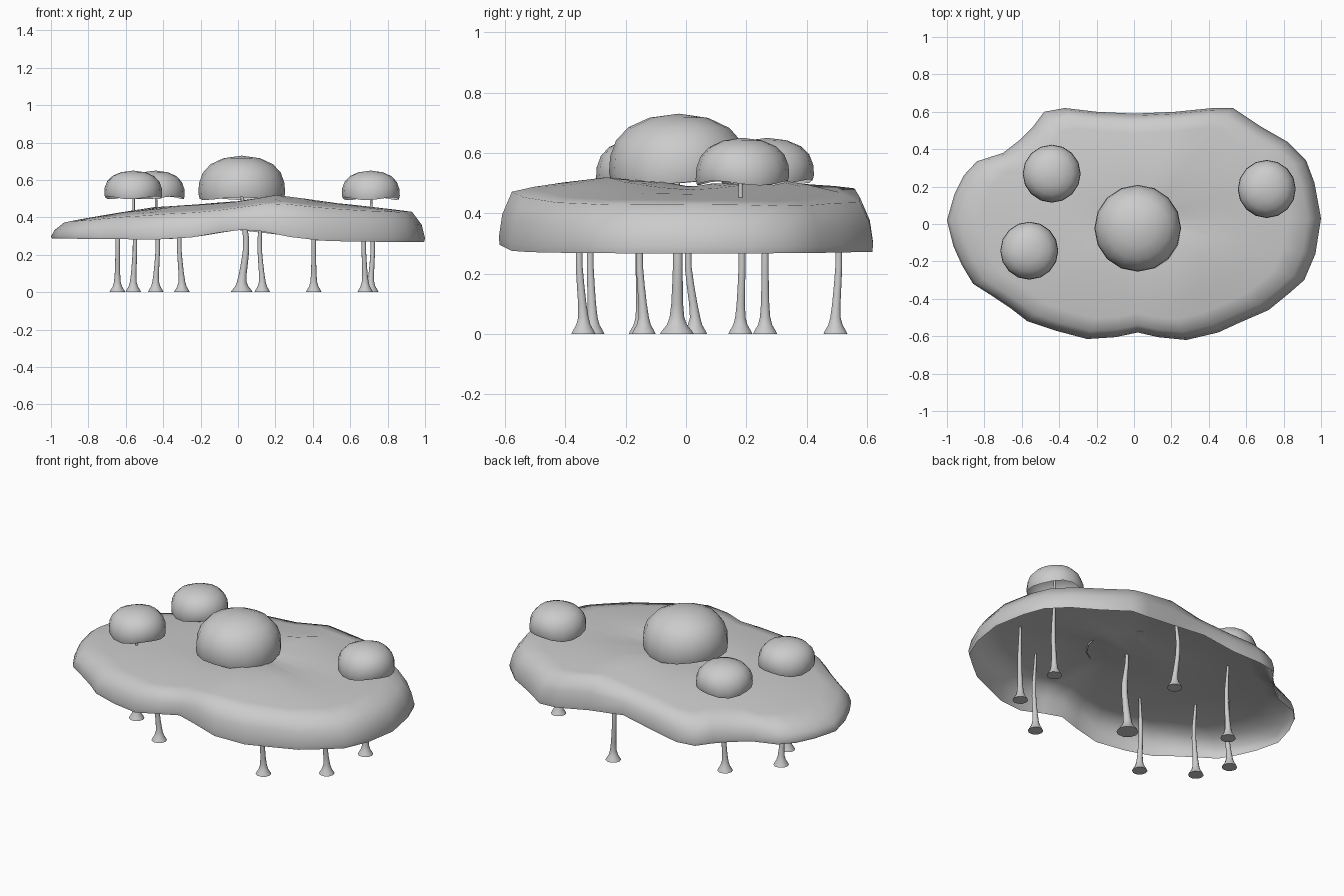
import bpy, bmesh, math
from mathutils import Vector

if "Cube" in bpy.data.objects:
    bpy.data.objects.remove(bpy.data.objects["Cube"])


def lerp_table(table, x):
    for (a, u), (b, v) in zip(table, table[1:]):
        if x <= b:
            return u + (v - u) * max(0, (x - a) / (b - a))
    return table[-1][1]


def skin(name, rings, tip=None, base=False, angle=50):
    """Bridge closed rings of points; optionally close with a tip point or base cap."""
    bm = bmesh.new()
    loops = [[bm.verts.new(p) for p in ring] for ring in rings]
    n = len(loops[0])
    for lo, hi in zip(loops, loops[1:]):
        for i in range(n):
            j = (i + 1) % n
            bm.faces.new((lo[i], lo[j], hi[j], hi[i]))
    if tip is not None:
        t = bm.verts.new(tip)
        for i in range(n):
            bm.faces.new((loops[-1][i], loops[-1][(i + 1) % n], t))
    if base:
        bm.faces.new(loops[0][::-1])
    me = bpy.data.meshes.new(name)
    bm.to_mesh(me)
    bm.free()
    ob = bpy.data.objects.new(name, me)
    bpy.context.collection.objects.link(ob)
    bpy.ops.object.select_all(action='DESELECT')
    ob.select_set(True)
    bpy.context.view_layer.objects.active = ob
    bpy.ops.object.shade_smooth_by_angle(angle=math.radians(angle))
    return ob


# Broad canopy: organic outline, gently ridged top
OUTLINE = [(1, .03), (.965, .22), (.92, .34), (.82, .44), (.68, .52), (.53, .62),
           (.42, .62), (.22, .6), (0, .59), (-.2, .6), (-.37, .62), (-.48, .6),
           (-.54, .52), (-.61, .45), (-.7, .38), (-.84, .335), (-.91, .26),
           (-.96, .16), (-1, .02), (-.965, -.12), (-.92, -.22), (-.86, -.32),
           (-.75, -.39), (-.66, -.45), (-.57, -.52), (-.42, -.57), (-.25, -.615),
           (-.1, -.605), (.02, -.58), (.13, -.605), (.28, -.62), (.45, -.58),
           (.57, -.525), (.72, -.46), (.83, -.37), (.91, -.3), (.97, -.16)]
RIDGE = [(-1, .355), (-.9, .38), (-.7, .415), (-.45, .455), (0, .495),
         (.2, .53), (.5, .485), (.93, .43), (1, .42)]


def top_z(x, y):
    dip = .04 * math.exp(-((y - .02) / .12) ** 2 - ((x - .15) / .3) ** 2)
    return lerp_table(RIDGE, x) - .15 * y * y - dip


def rim_z(x):
    return .277 + .057 * math.exp(-((x - .04) / .24) ** 2) - .01 * x


rings = []
for t, drop in [(.995, 1), (1, .85), (.982, .4), (.93, 0), (.82, 0), (.65, 0), (.45, 0), (.22, 0)]:
    ring = []
    for x, y in OUTLINE:
        px, py = x * t, y * t
        hi, lo = top_z(px, py), rim_z(x)
        ring.append((px, py, hi + (lo - hi) * drop))
    rings.append(ring)
skin("canopy", rings, tip=(0, 0, top_z(0, 0)), angle=60)


# Slender stalks with flared feet and a slight sway
def stalk(name, x, y, sway, top, s=1.0, sides=10):
    prof = [(0, .042), (.012, .036), (.03, .025), (.055, .018), (.1, .0145),
            (.16, .013), (.22, .012), (.29, .0115), (.36, .009), (.43, .007)]
    prof = [p for p in prof if p[0] < top - .02] + [(top, .006)]
    rings = []
    for z, r in prof:
        k = lerp_table([(0, 0), (.06, 0), (.16, .6), (.24, 1), (.3, .9), (.43, .2), (.5, 0)], z)
        c = Vector((x + sway[0] * k, y + sway[1] * k, z))
        rings.append([c + Vector((math.cos(a), math.sin(a), 0)) * r * s
                      for a in (2 * math.pi * i / sides for i in range(sides))])
    skin(name, rings, tip=rings[-1][0].lerp(rings[-1][sides // 2], .5), base=True)


# Domed caps: open shells with a slightly wavy hem
def cap(name, x, y, radius, low, high, sides=16):
    prof = [(.97, 0), (1, .12), (.985, .36), (.9, .6), (.72, .8), (.42, .94)]
    rings = []
    for r, h in prof:
        ring = []
        for i in range(sides):
            a = 2 * math.pi * i / sides
            wave = .008 * math.sin(3 * a + x * 5) * (1 - h)
            ring.append((x + radius * r * math.cos(a), y + radius * r * math.sin(a),
                         low + (high - low) * h + wave))
        rings.append(ring)
    skin(name, rings, tip=(x, y, high))


# Capped stalks pass through the canopy
for i, (x, y, sway, r, low, high, s) in enumerate([
        (.02, -.03, (.025, .003), .232, .5, .73, 1.42),
        (-.44, .262, (.012, 0), .155, .505, .65, 1),
        (-.56, -.15, (.01, -.006), .155, .505, .65, 1),
        (.71, .18, (.012, .006), .155, .5, .65, 1)]):
    stalk(f"capped_stalk_{i}", x, y, sway, high - .02, s)
    cap(f"cap_{i}", x, y + .007, r, low, high)

# Supporting stalks end at the underside of the canopy
for i, (x, y, sway) in enumerate([
        (.68, -.14, (-.008, -.015)), (.405, -.34, (0, -.015)), (.13, .495, (-.015, .012)),
        (-.645, .03, (.002, -.025)), (-.3, -.31, (-.015, -.008))]):
    stalk(f"support_stalk_{i}", x, y, sway, top_z(x, y) - .004)
